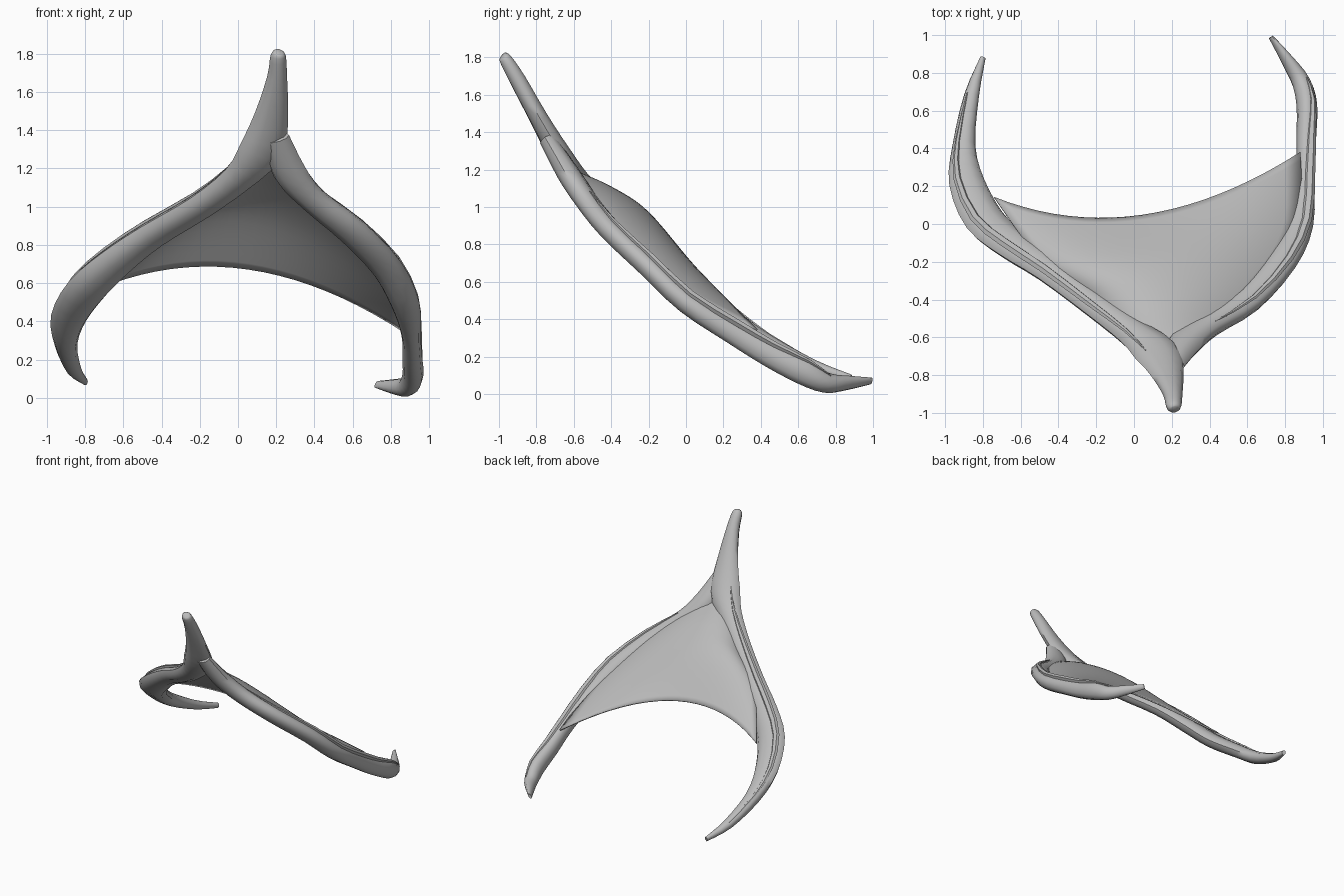
import bpy, bmesh, math
from mathutils import Vector

if "Cube" in bpy.data.objects:
    bpy.data.objects.remove(bpy.data.objects["Cube"])

grey = bpy.data.materials.new("plain grey")
grey.use_nodes = True
COL = (0.5, 0.5, 0.5, 1)
grey.diffuse_color = COL
grey.node_tree.nodes["Principled BSDF"].inputs["Base Color"].default_value = COL

UP = Vector((0, 0.68, 0.73))   # normal of the sloping plane of the fork


def spline(pts, steps):
    """Catmull-Rom through points of any dimension."""
    out = []
    for i in range(len(pts) - 1):
        p0, p1 = pts[max(i - 1, 0)], pts[i]
        p2, p3 = pts[i + 1], pts[min(i + 2, len(pts) - 1)]
        for s in range(steps):
            t = s / steps
            out.append([0.5 * (2 * b + (c - a) * t + (2 * a - 5 * b + 4 * c - d) * t * t
                               + (3 * b - a - 3 * c + d) * t ** 3)
                        for a, b, c, d in zip(p0, p1, p2, p3)])
    out.append(list(pts[-1]))
    return out


def finish(name, bm, angle):
    bmesh.ops.recalc_face_normals(bm, faces=bm.faces)
    me = bpy.data.meshes.new(name)
    bm.to_mesh(me)
    bm.free()
    ob = bpy.data.objects.new(name, me)
    bpy.context.collection.objects.link(ob)
    me.materials.append(grey)
    bpy.ops.object.select_all(action='DESELECT')
    ob.select_set(True)
    bpy.context.view_layer.objects.active = ob
    bpy.ops.object.shade_smooth_by_angle(angle=math.radians(angle))
    return ob


def limb(name, stations, sides=10, steps=3):
    """Loft oval sections; station = x, y, z, half width, half thickness."""
    st = spline(stations, steps)
    cen = [Vector(s[:3]) for s in st]
    bm = bmesh.new()
    rings = []
    for i, s in enumerate(st):
        t = (cen[min(i + 1, len(st) - 1)] - cen[max(i - 1, 0)]).normalized()
        side = t.cross(UP).normalized()
        nor = side.cross(t).normalized()
        rings.append([bm.verts.new(cen[i] + side * s[3] * math.cos(k * math.tau / sides)
                                   + nor * s[4] * math.sin(k * math.tau / sides))
                      for k in range(sides)])
    for a, b in zip(rings, rings[1:]):
        for k in range(sides):
            j = (k + 1) % sides
            bm.faces.new((a[k], a[j], b[j], b[k]))
    bm.faces.new(rings[0])
    bm.faces.new(rings[-1])
    return finish(name, bm, 50)


# Right arm, running on into the upright prong
right_arm = [
    (-0.80, 0.88, 0.085, 0.015, 0.02), (-0.86, 0.68, 0.15, 0.04, 0.035),
    (-0.90, 0.42, 0.28, 0.06, 0.05), (-0.885, 0.22, 0.42, 0.095, 0.055),
    (-0.79, 0.02, 0.57, 0.11, 0.06), (-0.64, -0.11, 0.71, 0.10, 0.06),
    (-0.45, -0.24, 0.85, 0.085, 0.055), (-0.20, -0.43, 1.00, 0.08, 0.055),
    (0.00, -0.58, 1.15, 0.09, 0.06), (0.12, -0.68, 1.29, 0.12, 0.06),
    (0.175, -0.79, 1.48, 0.088, 0.05), (0.205, -0.90, 1.68, 0.052, 0.045),
    (0.21, -0.965, 1.79, 0.04, 0.035), (0.213, -0.98, 1.81, 0.02, 0.02)]
limb("right_arm_and_prong", right_arm)

# Left arm, starting inside the prong and hooking inward at the tip
left_arm = [
    (0.20, -0.74, 1.36, 0.07, 0.045), (0.27, -0.63, 1.18, 0.09, 0.06),
    (0.40, -0.53, 1.03, 0.075, 0.06), (0.60, -0.40, 0.87, 0.085, 0.06),
    (0.78, -0.20, 0.68, 0.085, 0.06), (0.875, 0.00, 0.49, 0.075, 0.06),
    (0.905, 0.25, 0.33, 0.05, 0.065), (0.912, 0.45, 0.21, 0.052, 0.07),
    (0.915, 0.63, 0.12, 0.055, 0.075), (0.885, 0.75, 0.06, 0.05, 0.055),
    (0.81, 0.87, 0.06, 0.03, 0.04), (0.725, 0.99, 0.07, 0.01, 0.02)]
limb("left_arm", left_arm)


# Thin raised ridge along the inner top of each arm
def ridge(name, arm, sign):
    pts = []
    for i, (x, y, z, a, b) in enumerate(arm):
        t = (Vector(arm[min(i + 1, len(arm) - 1)][:3]) - Vector(arm[max(i - 1, 0)][:3])).normalized()
        side = t.cross(UP).normalized()
        nor = side.cross(t)
        p = Vector((x, y, z)) + side * a * 0.55 * sign + nor * b * 0.85
        r = 0.022 * math.sin(math.pi * (i + 0.3) / (len(arm) - 0.4))
        pts.append((p.x, p.y, p.z, r * 1.3, r))
    limb(name, pts, sides=6, steps=2)


ridge("right_ridge", right_arm[1:10], 1)
ridge("left_ridge", left_arm[2:10], 1)

# Web between the arms: rows of right edge, crown and left edge points
rows = [
    (0.04, -0.62, 1.18, 0.15, -0.62, 1.20, 0.27, -0.60, 1.18),
    (-0.20, -0.40, 1.00, 0.14, -0.40, 1.10, 0.58, -0.38, 0.90),
    (-0.50, -0.18, 0.83, 0.10, -0.19, 0.95, 0.86, -0.02, 0.54),
    (-0.74, 0.14, 0.57, 0.05, 0.045, 0.675, 0.88, 0.38, 0.34)]
bm = bmesh.new()
N = 20
grid = []
for r in spline(rows, 6):
    a, m, b = Vector(r[:3]), Vector(r[3:6]), Vector(r[6:])
    line = []
    for k in range(N + 1):
        u = k / N
        line.append(bm.verts.new(a * (2 * u - 1) * (u - 1) + m * 4 * u * (1 - u) + b * u * (2 * u - 1)))
    grid.append(line)
for p, q in zip(grid, grid[1:]):
    for k in range(N):
        bm.faces.new((p[k], p[k + 1], q[k + 1], q[k]))
web = finish("web", bm, 60)
mod = web.modifiers.new("thickness", 'SOLIDIFY')
mod.thickness = 0.012
mod.offset = 0
